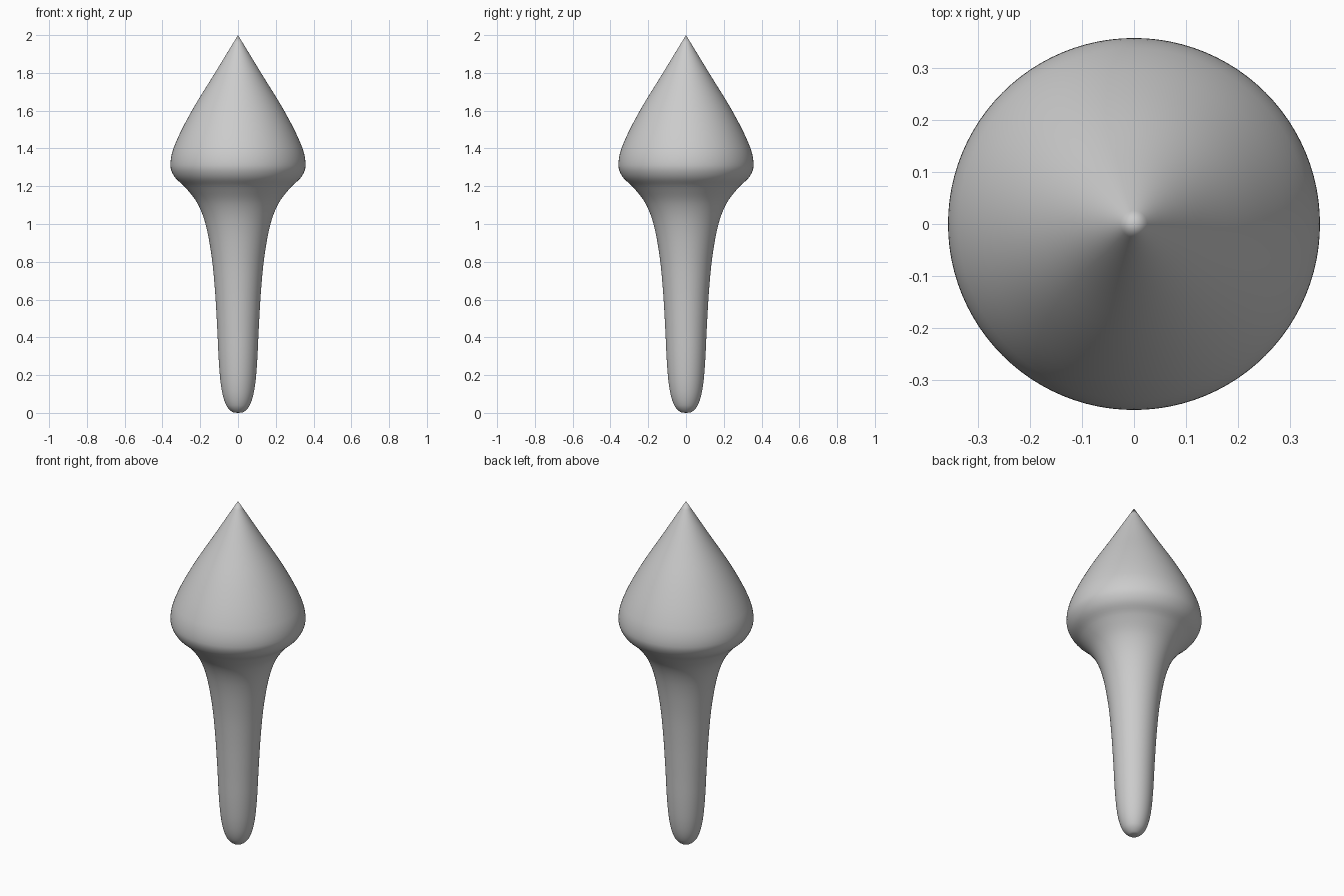
import bpy
import bmesh
import math
from mathutils import Vector
from mathutils.geometry import interpolate_bezier

cube = bpy.data.objects.get("Cube")
if cube:
    bpy.data.objects.remove(cube, do_unlink=True)

grey = bpy.data.materials.new("plain grey")
grey.use_nodes = True
colour = (0.6, 0.6, 0.6, 1)
grey.diffuse_color = colour
grey.node_tree.nodes["Principled BSDF"].inputs["Base Color"].default_value = colour

# Radius and height along the outline, from the rounded foot to the sharp tip
outline = [(0, 0), (0.03, 0.005), (0.062, 0.04), (0.086, 0.12), (0.1, 0.25),
           (0.11, 0.45), (0.122, 0.65), (0.14, 0.83), (0.172, 1.0),
           (0.215, 1.11), (0.28, 1.195), (0.336, 1.25), (0.358, 1.31),
           (0.338, 1.41), (0.25, 1.59), (0.128, 1.79), (0, 2)]
points = [Vector((r, 0, z)) for r, z in outline]


def tangent(i):
    before, after = points[max(i - 1, 0)], points[min(i + 1, len(points) - 1)]
    return (after - before).normalized()


# Smooth curve through the outline points
profile = [points[0]]
for i in range(len(points) - 1):
    a, b = points[i], points[i + 1]
    reach = (b - a).length / 3
    curve = interpolate_bezier(a, a + tangent(i) * reach,
                               b - tangent(i + 1) * reach, b, 6)
    profile += curve[1:]

# Turned body: handle and pointed head in one surface
bm = bmesh.new()
verts = [bm.verts.new(p) for p in profile]
edges = [bm.edges.new(pair) for pair in zip(verts, verts[1:])]
bmesh.ops.spin(bm, geom=verts + edges, cent=(0, 0, 0), axis=(0, 0, 1),
               angle=math.tau, steps=96)
bmesh.ops.remove_doubles(bm, verts=bm.verts[:], dist=0.0001)
bmesh.ops.recalc_face_normals(bm, faces=bm.faces[:])
for face in bm.faces:
    face.smooth = True

mesh = bpy.data.meshes.new("pointed_body")
bm.to_mesh(mesh)
bm.free()
mesh.materials.append(grey)
body = bpy.data.objects.new("pointed_body", mesh)
bpy.context.collection.objects.link(body)
